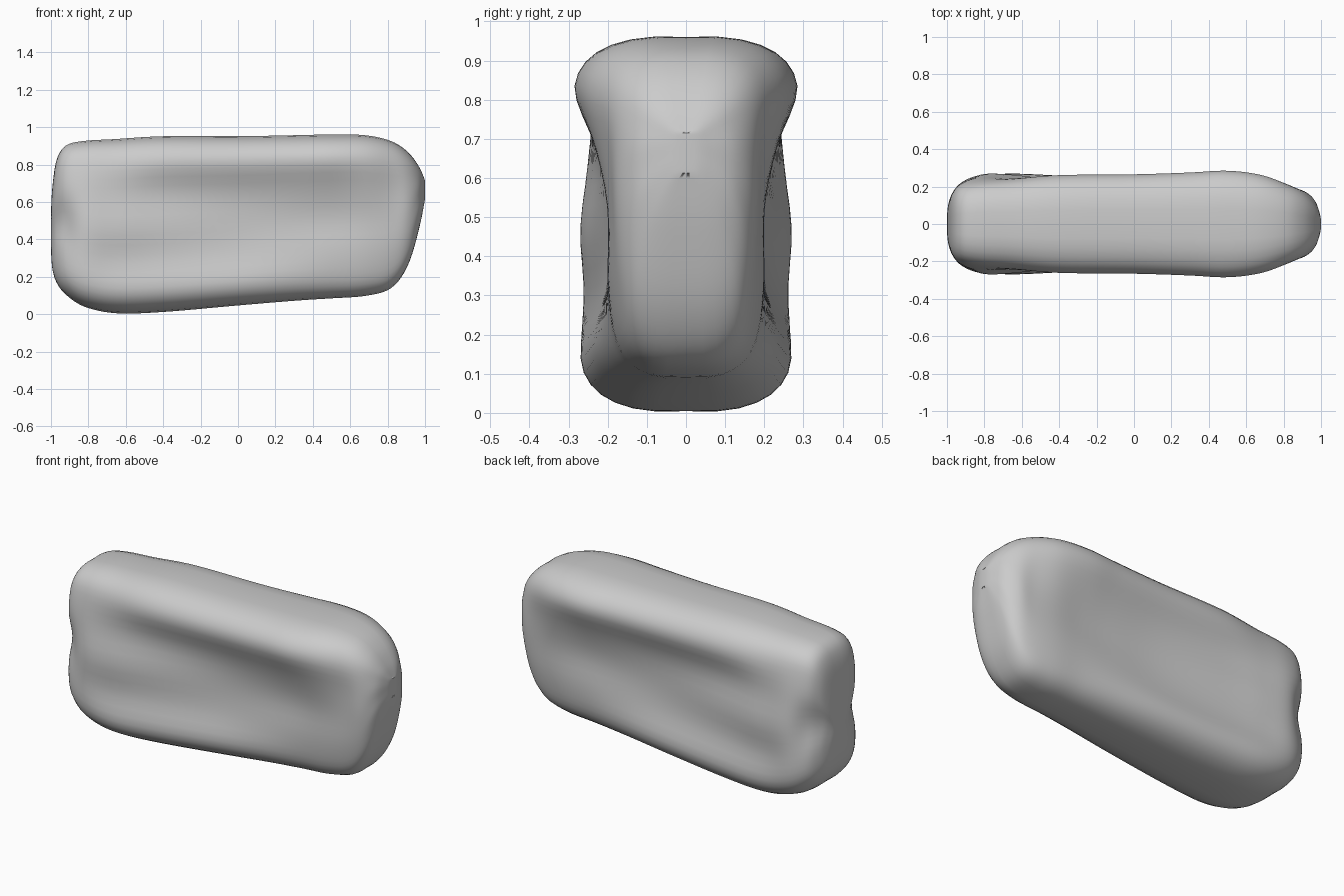
import bpy, bmesh, math

if "Cube" in bpy.data.objects:
    bpy.data.objects.remove(bpy.data.objects["Cube"])

# Stations along x: x, bottom z, top z, half-widths at five relative heights
HEIGHTS = [0.12, 0.30, 0.50, 0.68, 0.86]
STATIONS = [
    (-1.00, .34, .54, .04, .04, .03, .04, .04),
    (-0.993, .24, .68, .11, .10, .075, .10, .10),
    (-0.97, .165, .83, .17, .165, .13, .165, .165),
    (-0.92, .10, .907, .23, .22, .195, .22, .21),
    (-0.82, .035, .932, .27, .26, .265, .25, .235),
    (-0.65, .000, .942, .285, .25, .265, .24, .25),
    (-0.40, .007, .957, .275, .23, .235, .22, .275),
    (0.00, .042, .957, .25, .205, .195, .21, .28),
    (0.30, .067, .962, .22, .20, .187, .22, .29),
    (0.50, .08, .966, .20, .20, .19, .23, .30),
    (0.68, .093, .962, .19, .20, .20, .23, .275),
    (0.82, .135, .93, .17, .185, .19, .20, .22),
    (0.91, .26, .87, .15, .165, .175, .175, .17),
    (0.97, .46, .79, .105, .12, .12, .12, .105),
    (1.00, .61, .72, .03, .03, .03, .03, .03),
]
STEPS, SIDE = 6, 28


def catmull(a, b, c, d, t):
    return 0.5 * (2 * b + (c - a) * t + (2 * a - 5 * b + 4 * c - d) * t ** 2
                  + (3 * b - a - 3 * c + d) * t ** 3)


def width_at(widths, f):
    """Smooth half-width at relative height f."""
    u = min(max((f - HEIGHTS[0]) / (HEIGHTS[-1] - HEIGHTS[0]) * 4, 0), 3.9999)
    i = int(u)
    return catmull(*[widths[min(max(j, 0), 4)] for j in range(i - 1, i + 3)], u - i)


def section(s):
    """Closed, mirrored cross-section with rounded top and bottom."""
    x, zb, zt, *widths = s
    half = []
    for k in range(SIDE + 1):
        t = math.sin(math.pi * (k / SIDE - 0.5))
        y = width_at(widths, (t + 1) / 2) * max(0, 1 - abs(t) ** 7) ** 0.4
        # shallow crease along the centre line, top and bottom
        dip = 0.007 * math.exp(-(y / 0.035) ** 2) * t ** 9
        half.append((x, y, zb + (zt - zb) * (t + 1) / 2 - dip))
    return half + [(px, -py, pz) for px, py, pz in half[-2:0:-1]]


# Interpolate the stations into a dense loft
rows = []
n = len(STATIONS)
for i in range(n - 1):
    q = [STATIONS[min(max(j, 0), n - 1)] for j in (i - 1, i, i + 1, i + 2)]
    for k in range(STEPS):
        rows.append([catmull(*v, k / STEPS) for v in zip(*q)])
rows.append(list(STATIONS[-1]))

# Cushion body
bm = bmesh.new()
rings = [[bm.verts.new(p) for p in section(r)] for r in rows]
for a, b in zip(rings, rings[1:]):
    m = len(a)
    for j in range(m):
        bm.faces.new((a[j], a[(j + 1) % m], b[(j + 1) % m], b[j]))

# End caps
for ring in (rings[0], rings[-1]):
    m = len(ring)
    for k in range(SIDE):
        lo, hi = ring[k], ring[k + 1]
        mlo, mhi = ring[(m - k) % m], ring[m - k - 1]
        bm.faces.new(list(dict.fromkeys((lo, hi, mhi, mlo))))
bmesh.ops.recalc_face_normals(bm, faces=bm.faces)
for f in bm.faces:
    f.smooth = True

mesh = bpy.data.meshes.new("cushion_body")
bm.to_mesh(mesh)
bm.free()
cushion = bpy.data.objects.new("cushion_body", mesh)
bpy.context.collection.objects.link(cushion)

# Soften the loft a little
soft = cushion.modifiers.new("soften", 'SMOOTH')
soft.factor, soft.iterations = 0.5, 3
